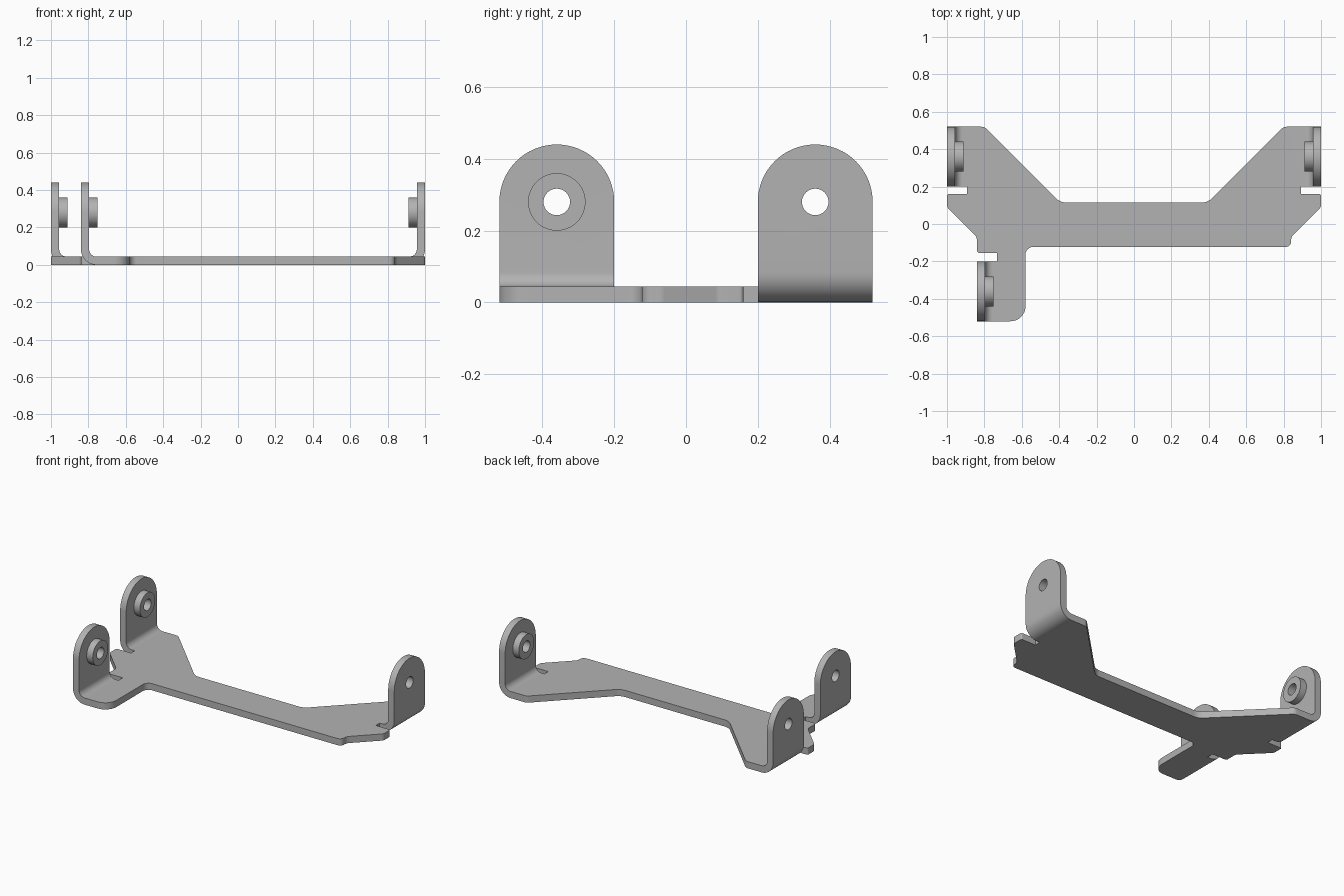
import bpy, bmesh, math
from mathutils import Vector, Matrix

if "Cube" in bpy.data.objects:
    bpy.data.objects.remove(bpy.data.objects["Cube"], do_unlink=True)

T = 0.044            # sheet thickness
R = 0.084            # outer bend radius
W = 0.16             # half width of a tab
HOLE_Z = 0.28
HOLE_R = 0.037
SHADE = 0.45

metal = bpy.data.materials.new("grey metal")
metal.use_nodes = True
metal.diffuse_color = (SHADE, SHADE, SHADE, 1)
metal.node_tree.nodes["Principled BSDF"].inputs["Base Color"].default_value = (SHADE, SHADE, SHADE, 1)


def arc(cx, cy, r, a0, a1, n):
    """Points on an arc, angles in degrees, both ends included."""
    angles = [math.radians(a0 + (a1 - a0) * i / n) for i in range(n + 1)]
    return [(cx + r * math.cos(a), cy + r * math.sin(a)) for a in angles]


def fillet(corners, n=8):
    """Outline with each corner (x, y, radius) rounded by a tangent arc."""
    out = []
    for i, (x, y, r) in enumerate(corners):
        p = Vector((x, y))
        if r == 0:
            out.append((x, y))
            continue
        a = (Vector(corners[i - 1][:2]) - p).normalized()
        b = (Vector(corners[(i + 1) % len(corners)][:2]) - p).normalized()
        half = a.angle(b) / 2
        centre = p + (a + b).normalized() * r / math.sin(half)
        start = p + a * r / math.tan(half) - centre
        end = p + b * r / math.tan(half) - centre
        turn = math.atan2(start.x * end.y - start.y * end.x, start.dot(end))
        for k in range(n + 1):
            out.append(tuple(centre + Matrix.Rotation(turn * k / n, 2) @ start))
    return out


def slab(name, loops, depth, matrix):
    """Flat outline (with holes) thickened about its plane."""
    curve = bpy.data.curves.new(name, "CURVE")
    curve.dimensions = "2D"
    curve.fill_mode = "BOTH"
    curve.extrude = depth / 2
    for loop in loops:
        spline = curve.splines.new("POLY")
        spline.points.add(len(loop) - 1)
        for point, (x, y) in zip(spline.points, loop):
            point.co = (x, y, 0, 1)
        spline.use_cyclic_u = True
    temp = bpy.data.objects.new(name, curve)
    bpy.context.collection.objects.link(temp)
    bpy.context.view_layer.update()
    evaluated = temp.evaluated_get(bpy.context.evaluated_depsgraph_get())
    mesh = bpy.data.meshes.new_from_object(evaluated)
    bpy.data.objects.remove(temp, do_unlink=True)
    mesh.transform(matrix)
    return mesh


def finish(name, meshes):
    """Weld the pieces into one shell and shade it."""
    bm = bmesh.new()
    for mesh in meshes:
        bm.from_mesh(mesh)
        bpy.data.meshes.remove(mesh)
    bmesh.ops.remove_doubles(bm, verts=bm.verts, dist=0.0005)
    inner = [f for f in bm.faces if all(len(e.link_faces) > 2 for e in f.edges)]
    bmesh.ops.delete(bm, geom=inner, context="FACES")
    bmesh.ops.dissolve_limit(bm, angle_limit=0.01, verts=bm.verts, edges=bm.edges)
    bmesh.ops.recalc_face_normals(bm, faces=bm.faces)
    mesh = bpy.data.meshes.new(name)
    bm.to_mesh(mesh)
    bm.free()
    mesh.materials.clear()
    mesh.materials.append(metal)
    for poly in mesh.polygons:
        poly.material_index = 0
    obj = bpy.data.objects.new(name, mesh)
    bpy.context.collection.objects.link(obj)
    bpy.ops.object.select_all(action="DESELECT")
    obj.select_set(True)
    bpy.context.view_layer.objects.active = obj
    bpy.ops.object.shade_smooth_by_angle(angle=math.radians(25))


def upright(x):
    """Outline plane (y, z), thickened along x."""
    return Matrix(((0, 0, 1, x), (1, 0, 0, 0), (0, 1, 0, 0), (0, 0, 0, 1)))


def sideways(y):
    """Outline plane (x, z), thickened along y."""
    return Matrix(((1, 0, 0, 0), (0, 0, -1, y), (0, 1, 0, 0), (0, 0, 0, 1)))


# Base plate outline: one end, mirrored, plus the arm under the left-hand end
edge = 1 - R
end = [(0.395, 0.115, 0.08), (0.80, 0.52, 0.04), (edge, 0.52, 0), (edge, 0.20, 0),
       (0.893, 0.20, 0), (0.893, 0.16, 0), (1, 0.16, 0.01), (1, 0.09, 0.03),
       (0.84, -0.07, 0.04)]
arm_edge = -0.84 + R
arm = [(-0.84, -0.155, 0.015), (-0.733, -0.155, 0), (-0.733, -0.20, 0),
       (arm_edge, -0.20, 0), (arm_edge, -0.52, 0), (-0.58, -0.52, 0.08),
       (-0.58, -0.123, 0.04), (0.84, -0.123, 0.03)]
corners = [(-x, y, r) for x, y, r in end] + arm + end[::-1]
pieces = [slab("plate", [fillet(corners)], T, Matrix.Translation((0, 0, T / 2)))]

# Upright tabs: outer face x, centre y, direction towards the inside
tabs = {"back_right": (-1, 0.36, 1), "back_left": (1, 0.36, -1), "front_right": (-0.84, -0.36, 1)}
bosses = {}
for name, (x, y, d) in tabs.items():
    wall = [(y - W, R), (y + W, R)] + arc(y, HOLE_Z, W, 0, 180, 32)
    hole = arc(y, HOLE_Z, HOLE_R, 0, 348.75, 31)
    pieces.append(slab("wall", [wall, hole], T, upright(x + d * T / 2)))
    # Bend joining the wall to the plate
    ring = arc(0, R, R, 180, 270, 10) + arc(0, R, R - T, 270, 180, 10)
    bend = [(x + d * (R + px), pz) for px, pz in ring]
    pieces.append(slab("bend", [bend], 2 * W, sideways(y)))
    # Round spacer on the inner face
    rim = arc(y, HOLE_Z, 0.08, 0, 354.375, 63)
    bosses[name] = slab("boss", [rim, hole], 0.088 - T, upright(x + d * (0.088 + T) / 2))

finish("bracket", pieces)
for name, mesh in bosses.items():
    finish(name + "_boss", [mesh])
